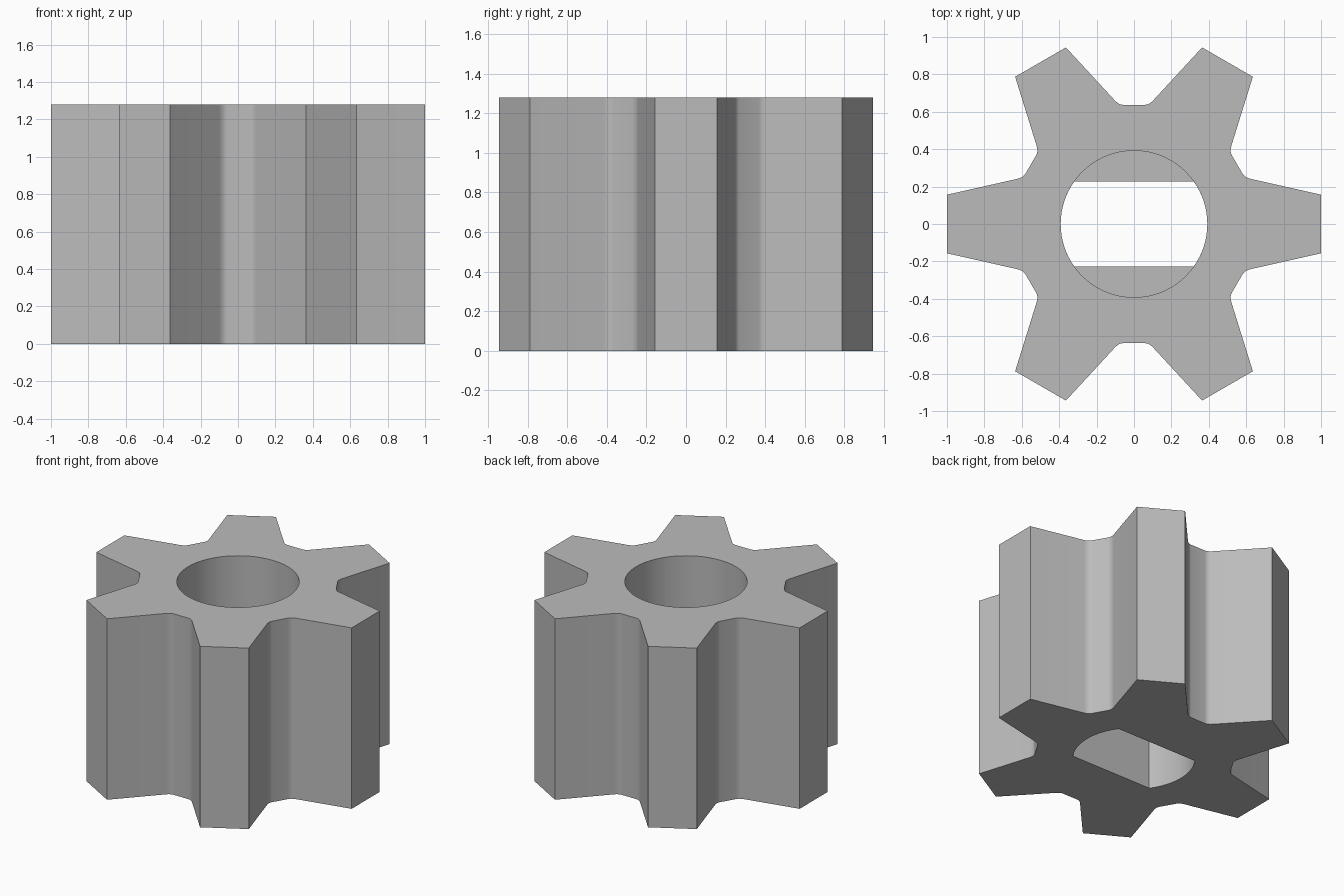
import bpy, bmesh
from math import sin, cos, asin, pi, radians
from mathutils import Matrix, Vector

cube = bpy.data.objects.get("Cube")
if cube:
    bpy.data.objects.remove(cube)

HEIGHT, LEDGE = 1.28, 0.64      # gear height, top of the flat-sided shaft seat
TEETH, BORE, FLAT = 6, 0.392, 0.228

grey = bpy.data.materials.new("plain_grey")
grey.use_nodes = True
grey.diffuse_color = (0.5, 0.5, 0.5, 1)
grey.node_tree.nodes["Principled BSDF"].inputs["Base Color"].default_value = (0.5, 0.5, 0.5, 1)


def prism(name, outline, z0, z1):
    """Extrude a closed counter-clockwise outline from z0 to z1."""
    bm = bmesh.new()
    base = bm.faces.new([bm.verts.new((p[0], p[1], z0)) for p in outline])
    top = bmesh.ops.extrude_face_region(bm, geom=[base])["geom"]
    bmesh.ops.translate(bm, vec=(0, 0, z1 - z0),
                        verts=[g for g in top if isinstance(g, bmesh.types.BMVert)])
    bmesh.ops.recalc_face_normals(bm, faces=bm.faces)
    mesh = bpy.data.meshes.new(name)
    bm.to_mesh(mesh)
    bm.free()
    mesh.materials.append(grey)
    obj = bpy.data.objects.new(name, mesh)
    bpy.context.collection.objects.link(obj)
    return obj


def fillet(a, corner, b, steps=5):
    """Rounded corner between two points."""
    a, corner, b = Vector(a), Vector(corner), Vector(b)
    return [a.lerp(corner, t).lerp(corner.lerp(b, t), t)
            for t in (i / steps for i in range(steps + 1))]


# One gap between teeth, seen at the top: root, rounded corner, flank, tooth tip
half = fillet((0.057, 0.637), (0.08, 0.637), (0.102, 0.66)) + [Vector((0.364, 0.944))]
gap = half[::-1] + [Vector((-p.x, p.y)) for p in half]
outline = []
for i in range(TEETH):
    turn = Matrix.Rotation(i * 2 * pi / TEETH, 2)
    outline += [turn @ p for p in gap]
gear = prism("pinion_gear", outline, 0, HEIGHT)

# Round bore above, double-flat shaft seat below
circle = [(BORE * cos(radians(a)), BORE * sin(radians(a))) for a in range(0, 360, 5)]
side = asin(FLAT / BORE)
arc = [side * (i / 8 - 1) for i in range(17)]
seat = [(BORE * cos(a + s), BORE * sin(a + s)) for s in (0, pi) for a in arc]

bpy.context.view_layer.objects.active = gear
for cutter in (prism("round_bore_cutter", circle, LEDGE, HEIGHT + 0.1),
               prism("shaft_seat_cutter", seat, -0.1, LEDGE + 0.05)):
    cut = gear.modifiers.new("bore", "BOOLEAN")
    cut.operation, cut.solver, cut.object = "DIFFERENCE", "EXACT", cutter
    bpy.ops.object.modifier_apply(modifier=cut.name)
    bpy.data.objects.remove(cutter)

# Smooth the bore and tooth roots, keep the other edges sharp
bpy.ops.object.select_all(action="DESELECT")
gear.select_set(True)
bpy.ops.object.shade_smooth_by_angle(angle=radians(30))
